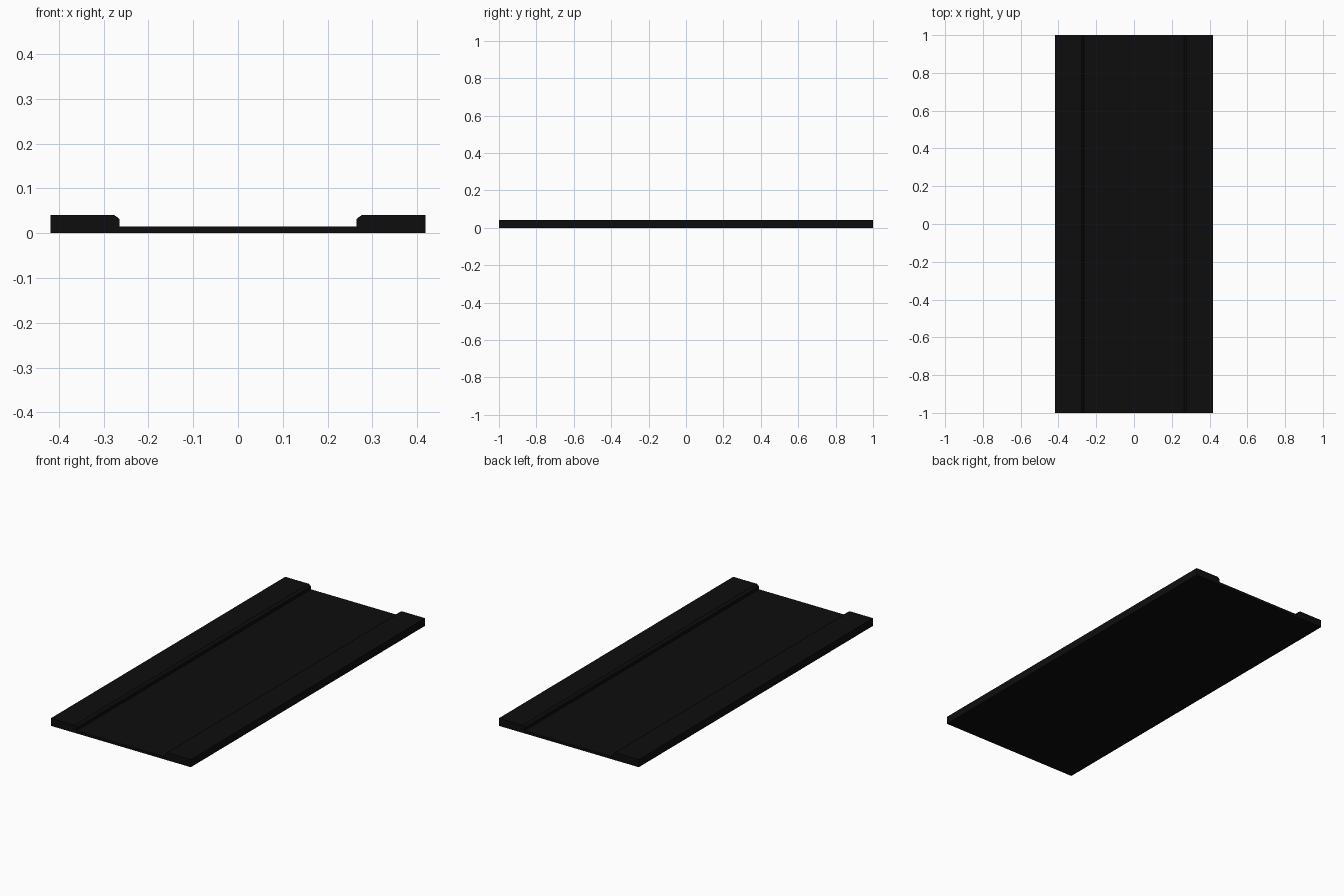
import bpy, bmesh

if "Cube" in bpy.data.objects:
    bpy.data.objects.remove(bpy.data.objects["Cube"])

# Near-black material for the whole tray
mat = bpy.data.materials.new("near black")
mat.diffuse_color = (0.004, 0.004, 0.004, 1.0)
mat.use_nodes = True
mat.node_tree.nodes["Principled BSDF"].inputs["Base Color"].default_value = mat.diffuse_color

# Right half of the cross-section (x, z): thin floor, raised side rail with a softened inner edge
half = [(0.264, 0.0145), (0.264, 0.030), (0.267, 0.034),
        (0.277, 0.041), (0.418, 0.041), (0.418, 0.0)]
profile = half + [(-x, z) for x, z in reversed(half)]

# Channel tray: mirrored profile extruded along its length
bm = bmesh.new()
face = bm.faces.new([bm.verts.new((x, -1.0, z)) for x, z in profile])
ext = bmesh.ops.extrude_face_region(bm, geom=[face])
verts = [g for g in ext["geom"] if isinstance(g, bmesh.types.BMVert)]
bmesh.ops.translate(bm, verts=verts, vec=(0, 2.0, 0))
bmesh.ops.recalc_face_normals(bm, faces=bm.faces)
mesh = bpy.data.meshes.new("channel_tray")
bm.to_mesh(mesh)
bm.free()
mesh.materials.append(mat)
tray = bpy.data.objects.new("channel_tray", mesh)
bpy.context.collection.objects.link(tray)
